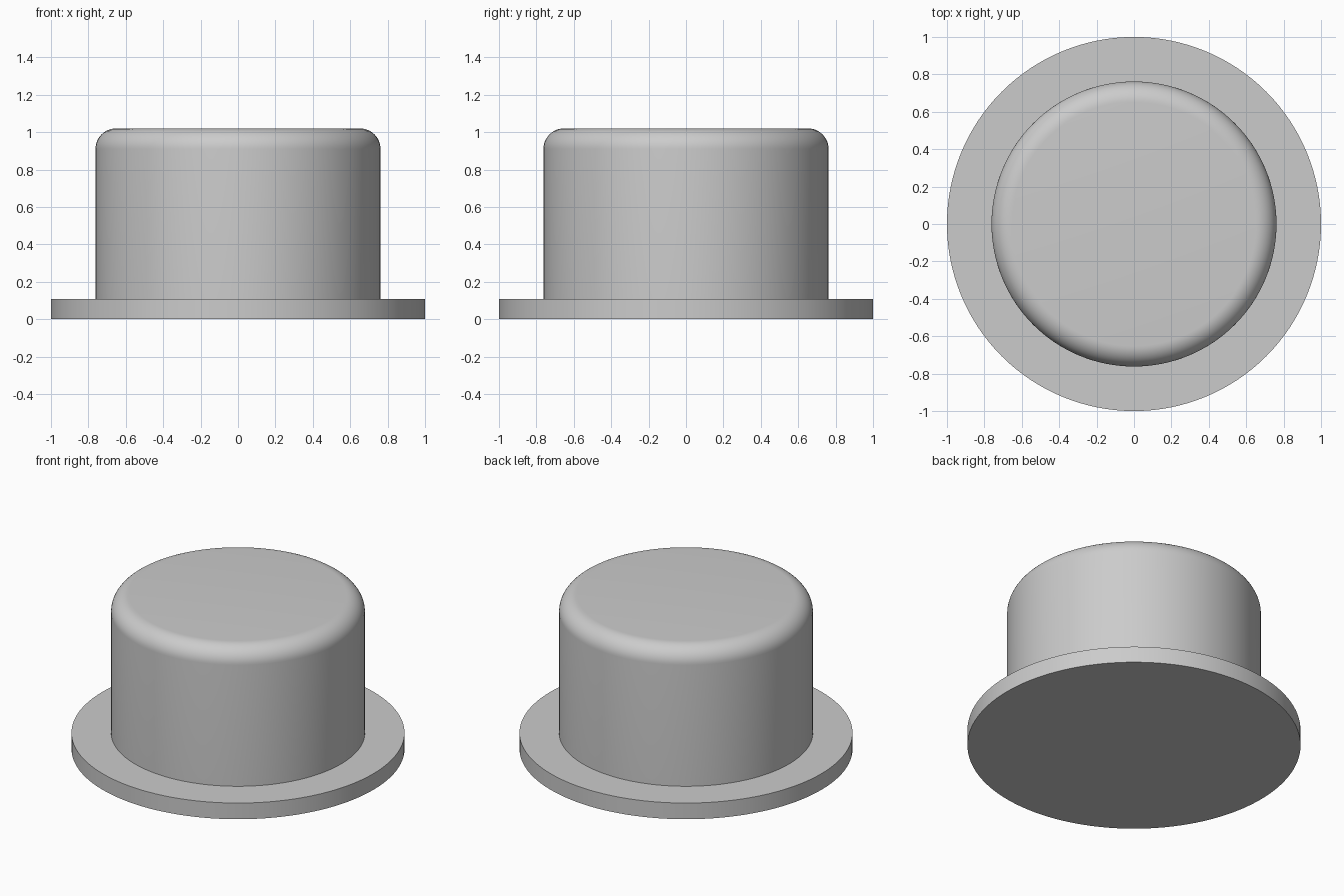
import bpy
import bmesh
import math

cube = bpy.data.objects.get("Cube")
if cube:
    bpy.data.objects.remove(cube, do_unlink=True)

SEGMENTS = 128

grey = bpy.data.materials.new("light grey")
grey.use_nodes = True
colour = (0.6, 0.6, 0.6, 1.0)
grey.diffuse_color = colour
grey.node_tree.nodes["Principled BSDF"].inputs["Base Color"].default_value = colour


def disc(name, radius, bottom, top, rounding=0.0):
    """Upright cylinder, with an optional rounded top rim."""
    bm = bmesh.new()
    bmesh.ops.create_cone(bm, cap_ends=True, segments=SEGMENTS,
                          radius1=radius, radius2=radius, depth=top - bottom)
    bmesh.ops.translate(bm, verts=bm.verts, vec=(0, 0, (top + bottom) / 2))
    if rounding:
        rim = [e for e in bm.edges if all(v.co.z > top - 1e-4 for v in e.verts)]
        bmesh.ops.bevel(bm, geom=rim, offset=rounding, segments=12,
                        profile=0.5, affect='EDGES')
    mesh = bpy.data.meshes.new(name)
    bm.to_mesh(mesh)
    bm.free()
    mesh.materials.append(grey)
    obj = bpy.data.objects.new(name, mesh)
    bpy.context.collection.objects.link(obj)
    bpy.ops.object.select_all(action='DESELECT')
    obj.select_set(True)
    bpy.context.view_layer.objects.active = obj
    bpy.ops.object.shade_smooth_by_angle(angle=math.radians(30))
    return obj


# Flat round flange at the base
disc("flange", 1.0, 0.0, 0.107)

# Tall round body with a softened top edge
disc("body", 0.762, 0.107, 1.02, rounding=0.11)
